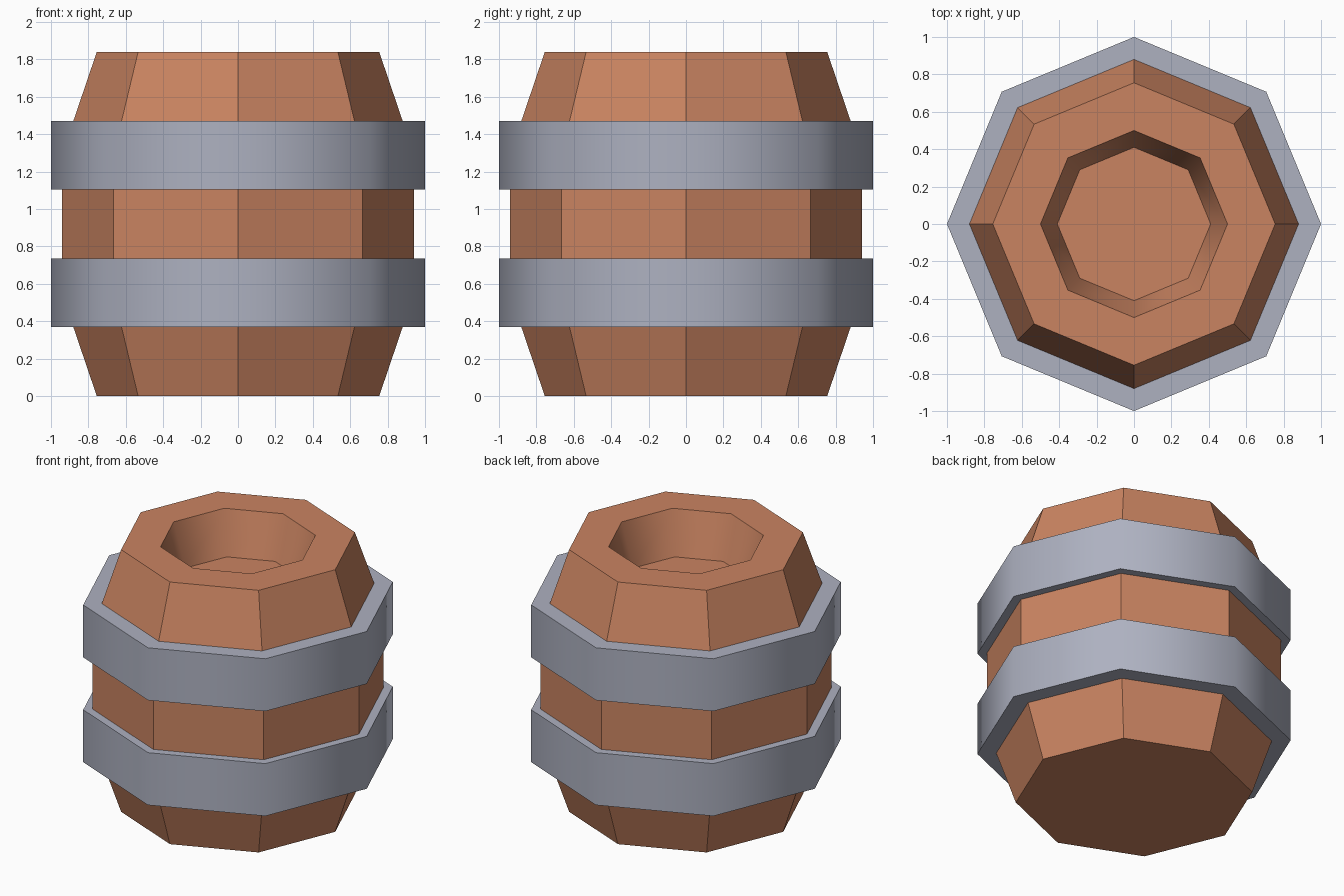
import bpy
import math

if "Cube" in bpy.data.objects:
    bpy.data.objects.remove(bpy.data.objects["Cube"])

SIDES = 8


def material(name, color):
    mat = bpy.data.materials.new(name)
    mat.diffuse_color = (*color, 1)
    mat.use_nodes = True
    mat.node_tree.nodes["Principled BSDF"].inputs["Base Color"].default_value = mat.diffuse_color
    return mat


def lathe(name, profile, mat, cap_start=False, cap_end=False, smooth=False):
    """Turn an (radius, z) profile into an eight-sided shell."""
    verts = [(r * math.cos(math.tau * j / SIDES), r * math.sin(math.tau * j / SIDES), z)
             for r, z in profile for j in range(SIDES)]
    faces = []
    for i in range(len(profile) - 1):
        a, b = i * SIDES, (i + 1) * SIDES
        for j in range(SIDES):
            k = (j + 1) % SIDES
            faces.append((a + j, a + k, b + k, b + j))
    if cap_start:
        faces.append(tuple(reversed(range(SIDES))))
    if cap_end:
        faces.append(tuple(range(len(verts) - SIDES, len(verts))))
    mesh = bpy.data.meshes.new(name)
    mesh.from_pydata(verts, [], faces)
    mesh.materials.append(mat)
    obj = bpy.data.objects.new(name, mesh)
    bpy.context.collection.objects.link(obj)
    if smooth:
        bpy.ops.object.select_all(action='DESELECT')
        obj.select_set(True)
        bpy.context.view_layer.objects.active = obj
        bpy.ops.object.shade_smooth_by_angle(angle=math.radians(50))
    return obj


wood = material("wood", (0.59, 0.23, 0.12))
metal = material("metal", (0.42, 0.44, 0.53))

# Heights of the five equal tiers
H = 1.84
z1, z2, z3, z4 = (H * i / 5 for i in range(1, 5))

# Wooden staves: tapered ends and a straight middle
lathe("lower_staves", [(0.755, 0), (0.88, z1)], wood, cap_start=True)
lathe("middle_staves", [(0.94, z2), (0.94, z3)], wood)
lathe("upper_staves", [(0.88, z4), (0.755, H), (0.5, H)], wood)

# Recessed opening in the top
lathe("top_recess", [(0.5, H), (0.41, H - 0.3)], wood, cap_end=True, smooth=True)

# Metal hoops with their ledges
lathe("lower_hoop", [(0.88, z1), (1, z1), (1, z2), (0.94, z2)], metal, smooth=True)
lathe("upper_hoop", [(0.94, z3), (1, z3), (1, z4), (0.88, z4)], metal, smooth=True)
